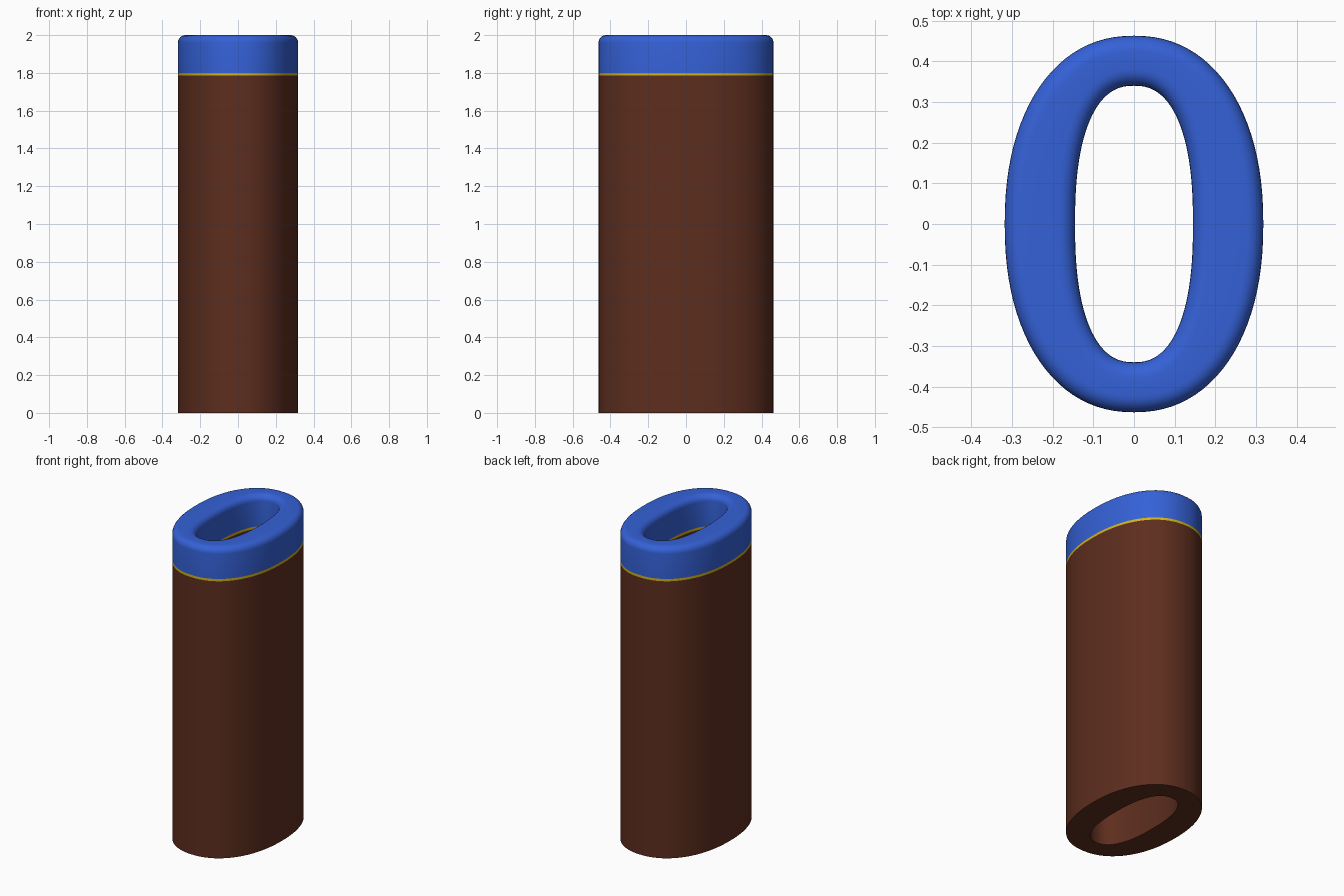
import bpy, bmesh
from math import sin, cos, pi, copysign, hypot

if "Cube" in bpy.data.objects:
    bpy.data.objects.remove(bpy.data.objects["Cube"])

N = 96  # segments around the oval


def oval(a, b, p, offset=0.0):
    """Superellipse outline moved along its normal by offset."""
    pts = []
    for i in range(N):
        t = 2 * pi * i / N
        c, s = cos(t), sin(t)
        x = a * copysign(abs(c) ** (2 / p), c)
        y = b * copysign(abs(s) ** (2 / p), s)
        nx = copysign(abs(x / a) ** (p - 1), x) / a
        ny = copysign(abs(y / b) ** (p - 1), y) / b
        d = hypot(nx, ny)
        pts.append((x + offset * nx / d, y + offset * ny / d))
    return pts


def outer(offset):
    return oval(0.318, 0.463, 2.2, -offset)


def inner(offset):
    return oval(0.145, 0.34, 2.4, offset)


def make_part(name, color, runs):
    """Each run is a list of (outline function, inset into wall, z) to skin."""
    bm = bmesh.new()
    for run in runs:
        loops = [[bm.verts.new((x, y, z)) for x, y in f(o)] for f, o, z in run]
        for lo, hi in zip(loops, loops[1:]):
            for i in range(N):
                j = (i + 1) % N
                bm.faces.new((lo[i], lo[j], hi[j], hi[i]))
    me = bpy.data.meshes.new(name)
    bm.to_mesh(me)
    bm.free()
    ob = bpy.data.objects.new(name, me)
    bpy.context.collection.objects.link(ob)
    mat = bpy.data.materials.new(name + "_color")
    mat.diffuse_color = (*color, 1)
    mat.use_nodes = True
    mat.node_tree.nodes["Principled BSDF"].inputs["Base Color"].default_value = mat.diffuse_color
    me.materials.append(mat)
    bpy.ops.object.select_all(action='DESELECT')
    ob.select_set(True)
    bpy.context.view_layer.objects.active = ob
    bpy.ops.object.shade_smooth_by_angle(angle=pi / 6)


Z0, Z1, TOP, R = 1.785, 1.80, 2.0, 0.04

# brown hollow body, open where it meets the band
make_part("body", (0.11, 0.027, 0.013),
          [[(inner, 0, Z0), (inner, 0, 0), (outer, 0, 0), (outer, 0, Z0)]])

# thin gold band, outside and inside
make_part("band", (0.65, 0.45, 0.01),
          [[(outer, 0, Z0), (outer, 0, Z1)],
           [(inner, 0, Z1), (inner, 0, Z0)]])

# blue cap with rounded rims
arc = [(R * (1 - cos(k * pi / 12)), TOP - R + R * sin(k * pi / 12)) for k in range(7)]
make_part("cap", (0.035, 0.12, 0.68),
          [[(outer, 0, Z1)] + [(outer, o, z) for o, z in arc]
           + [(inner, o, z) for o, z in reversed(arc)] + [(inner, 0, Z1)]])
